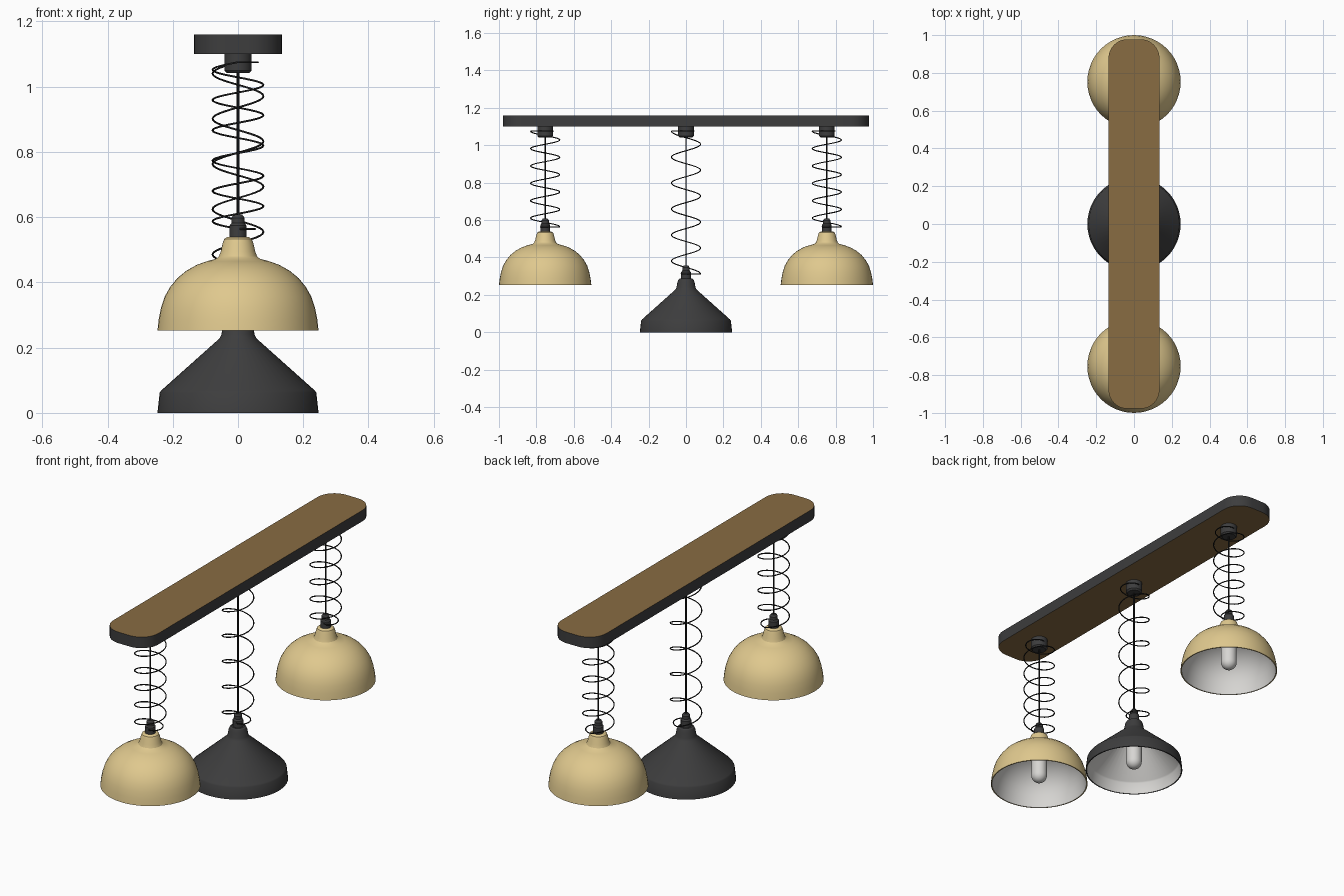
import bpy, bmesh, math

if "Cube" in bpy.data.objects:
    bpy.data.objects.remove(bpy.data.objects["Cube"])


def material(name, rgb):
    m = bpy.data.materials.new(name)
    m.diffuse_color = (*rgb, 1)
    m.use_nodes = True
    m.node_tree.nodes["Principled BSDF"].inputs["Base Color"].default_value = m.diffuse_color
    return m


WOOD = material("brown wood", (0.25, 0.15, 0.055))
DARK = material("dark grey metal", (0.047, 0.047, 0.048))
BLACK = material("black wire", (0.012, 0.012, 0.012))
CREAM = material("cream brass", (0.74, 0.58, 0.27))
WHITE = material("pale grey lining", (0.68, 0.67, 0.65))


def finish(bm, name, mats, loc=(0, 0, 0), angle=30):
    bmesh.ops.recalc_face_normals(bm, faces=bm.faces)
    me = bpy.data.meshes.new(name)
    bm.to_mesh(me)
    bm.free()
    for m in mats:
        me.materials.append(m)
    ob = bpy.data.objects.new(name, me)
    ob.location = loc
    bpy.context.collection.objects.link(ob)
    bpy.ops.object.select_all(action='DESELECT')
    ob.select_set(True)
    bpy.context.view_layer.objects.active = ob
    bpy.ops.object.shade_smooth_by_angle(angle=math.radians(angle))
    return ob


def lathe(name, profile, mats, loc, sides=32, mat_of=lambda i: 0):
    """Revolve (radius, z) points; radius 0 makes a pole."""
    bm = bmesh.new()
    rings = []
    for r, z in profile:
        if r == 0:
            rings.append([bm.verts.new((0, 0, z))] * sides)
        else:
            rings.append([bm.verts.new((r * math.cos(t), r * math.sin(t), z))
                          for t in (math.tau * k / sides for k in range(sides))])
    for i, (a, b) in enumerate(zip(rings, rings[1:])):
        for k in range(sides):
            n = (k + 1) % sides
            quad = list(dict.fromkeys((a[k], a[n], b[n], b[k])))
            bm.faces.new(quad).material_index = mat_of(i)
    return finish(bm, name, mats, loc)


def spring(name, top, bottom, loc, turns=5.5, radius=0.078, wire=0.003):
    """Stretched coil whose ends wind in flat towards the cord."""
    pts, per = [], 24
    half, n = per // 2, int(turns * per)
    for k in range(-half, n + half + 1):
        t = math.radians(270) - math.tau * k / per
        f = min(max(k / n, 0), 1)
        r = radius
        if k < 0:
            r += (0.042 - radius) * -k / half
        elif k > n:
            r += (0.02 - radius) * (k - n) / half
        pts.append((r * math.cos(t), r * math.sin(t), top + (bottom - top) * f, 1))
    cu = bpy.data.curves.new(name, 'CURVE')
    cu.dimensions = '3D'
    cu.bevel_depth = wire
    cu.bevel_resolution = 1
    cu.use_fill_caps = True
    sp = cu.splines.new('POLY')
    sp.points.add(len(pts) - 1)
    for p, co in zip(sp.points, pts):
        p.co = co
    cu.materials.append(BLACK)
    ob = bpy.data.objects.new(name, cu)
    ob.location = loc
    bpy.context.collection.objects.link(ob)
    bpy.ops.object.select_all(action='DESELECT')
    ob.select_set(True)
    bpy.context.view_layer.objects.active = ob
    bpy.ops.object.convert(target='MESH')
    bpy.ops.object.shade_smooth_by_angle(angle=math.radians(60))


# Ceiling bar: rounded plank, wood faces with a dark edge
bm = bmesh.new()
HX, HY, R = 0.135, 0.978, 0.1
outline = []
for q, (sx, sy) in enumerate(((1, 1), (-1, 1), (-1, -1), (1, -1))):
    for k in range(9):
        t = math.pi / 2 * (q + k / 8)
        outline.append(bm.verts.new((sx * (HX - R) + R * math.cos(t),
                                     sy * (HY - R) + R * math.sin(t), 1.10)))
base = bm.faces.new(outline)
ext = bmesh.ops.extrude_face_region(bm, geom=[base], use_keep_orig=True)
bmesh.ops.translate(bm, vec=(0, 0, 0.06),
                    verts=[g for g in ext["geom"] if isinstance(g, bmesh.types.BMVert)])
bm.normal_update()
for f in bm.faces:
    f.material_index = 0 if abs(f.normal.z) > 0.5 else 1
finish(bm, "ceiling_bar", [WOOD, DARK])

# Shade outlines, from rim to neck, measured from each rim
DOME = [(0.247, 0), (0.243, 0.035), (0.236, 0.07), (0.225, 0.104), (0.208, 0.134),
        (0.186, 0.161), (0.158, 0.184), (0.126, 0.202), (0.095, 0.213), (0.068, 0.22),
        (0.059, 0.227), (0.053, 0.242), (0.047, 0.268), (0.042, 0.281), (0.033, 0.287)]
CONE = [(0.247, 0), (0.24, 0.062), (0.235, 0.069), (0.057, 0.228), (0.051, 0.24),
        (0.046, 0.268), (0.04, 0.282), (0.033, 0.287)]


def pendant(label, y, rim, outer, colour):
    loc = (0, y, rim)
    # Shade: outer skin, rim, pale inner skin, closed at the neck
    inner = [(max(r - 0.006, 0.01), max(z - 0.004, 0)) for r, z in outer]
    profile = [(0, outer[-1][1])] + outer[::-1] + inner + [(0, inner[-1][1])]
    lathe(label + "_shade", profile, [colour, WHITE], loc, 48,
          lambda i: 1 if i > len(outer) else 0)
    # Bulb
    bulb = [(0, 0.01)] + [(0.04 * math.sin(a), 0.05 - 0.04 * math.cos(a))
                          for a in (math.pi / 2 * k / 6 for k in range(1, 7))]
    lathe(label + "_bulb", bulb + [(0.04, 0.2), (0.025, 0.23), (0.025, 0.28), (0, 0.28)],
          [WHITE], loc, 24)
    # Cord grip above the neck
    lathe(label + "_cord_grip", [(0, 0.28), (0.026, 0.28), (0.026, 0.322), (0.02, 0.33),
                                 (0.02, 0.346), (0.013, 0.356), (0, 0.356)],
          [DARK], loc, 24)
    # Cord, ceiling cup and spring
    top = 1.06 - rim
    lathe(label + "_cord", [(0, 0.35), (0.004, 0.35), (0.004, top), (0, top)],
          [BLACK], loc, 10)
    lathe(label + "_ceiling_cup", [(0, 1.042), (0.034, 1.042), (0.042, 1.05),
                                   (0.042, 1.102), (0, 1.102)], [DARK], (0, y, 0))
    spring(label + "_spring", 1.075, rim + 0.312, (0, y, 0))


pendant("front_dome", -0.753, 0.252, DOME, CREAM)
pendant("middle_cone", 0, 0, CONE, DARK)
pendant("back_dome", 0.753, 0.252, DOME, CREAM)
